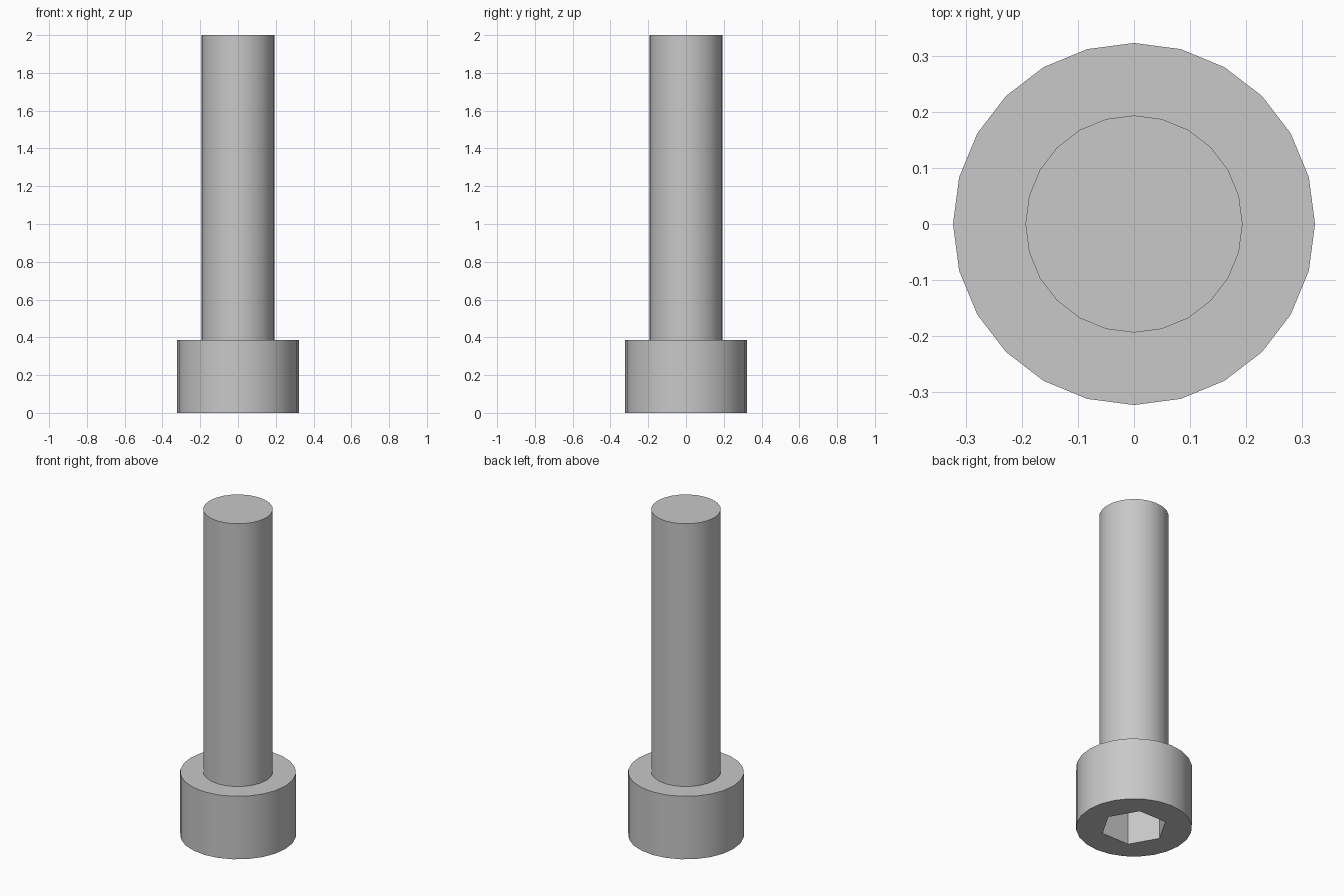
import bpy
import math

cube = bpy.data.objects.get("Cube")
if cube:
    bpy.data.objects.remove(cube, do_unlink=True)

HEAD_RADIUS, HEAD_HEIGHT = 0.3226, 0.387
SHAFT_RADIUS, TOTAL_HEIGHT = 0.1935, 2.0
SOCKET_RADIUS, SOCKET_DEPTH = 0.186, 0.2

# Plain steel grey
steel = bpy.data.materials.new("steel_grey")
steel.use_nodes = True
colour = (0.58, 0.58, 0.58, 1)
steel.diffuse_color = colour
steel.node_tree.nodes["Principled BSDF"].inputs["Base Color"].default_value = colour


def prism(name, sides, radius, bottom, top, turn=0):
    """Upright prism between two heights."""
    bpy.ops.mesh.primitive_cylinder_add(
        vertices=sides, radius=radius, depth=top - bottom,
        location=(0, 0, (bottom + top) / 2), rotation=(0, 0, turn))
    obj = bpy.context.object
    obj.name = name
    obj.data.materials.append(steel)
    return obj


def smooth(obj):
    bpy.ops.object.select_all(action="DESELECT")
    obj.select_set(True)
    bpy.context.view_layer.objects.active = obj
    bpy.ops.object.shade_smooth_by_angle(angle=math.radians(30))


# Bolt head and threadless shaft
head = prism("bolt_head", 24, HEAD_RADIUS, 0, HEAD_HEIGHT)
shaft = prism("bolt_shaft", 24, SHAFT_RADIUS, HEAD_HEIGHT, TOTAL_HEIGHT)

# Hexagonal key socket cut into the underside, corners on the x axis
cutter = prism("socket_cutter", 6, SOCKET_RADIUS, -0.1, SOCKET_DEPTH, math.radians(30))
cutter.hide_render = True
cut = head.modifiers.new("hex_socket", "BOOLEAN")
cut.operation = "DIFFERENCE"
cut.solver = "EXACT"
cut.object = cutter
bpy.context.view_layer.objects.active = head
bpy.ops.object.modifier_apply(modifier=cut.name)
bpy.data.objects.remove(cutter, do_unlink=True)

for part in (head, shaft):
    smooth(part)
